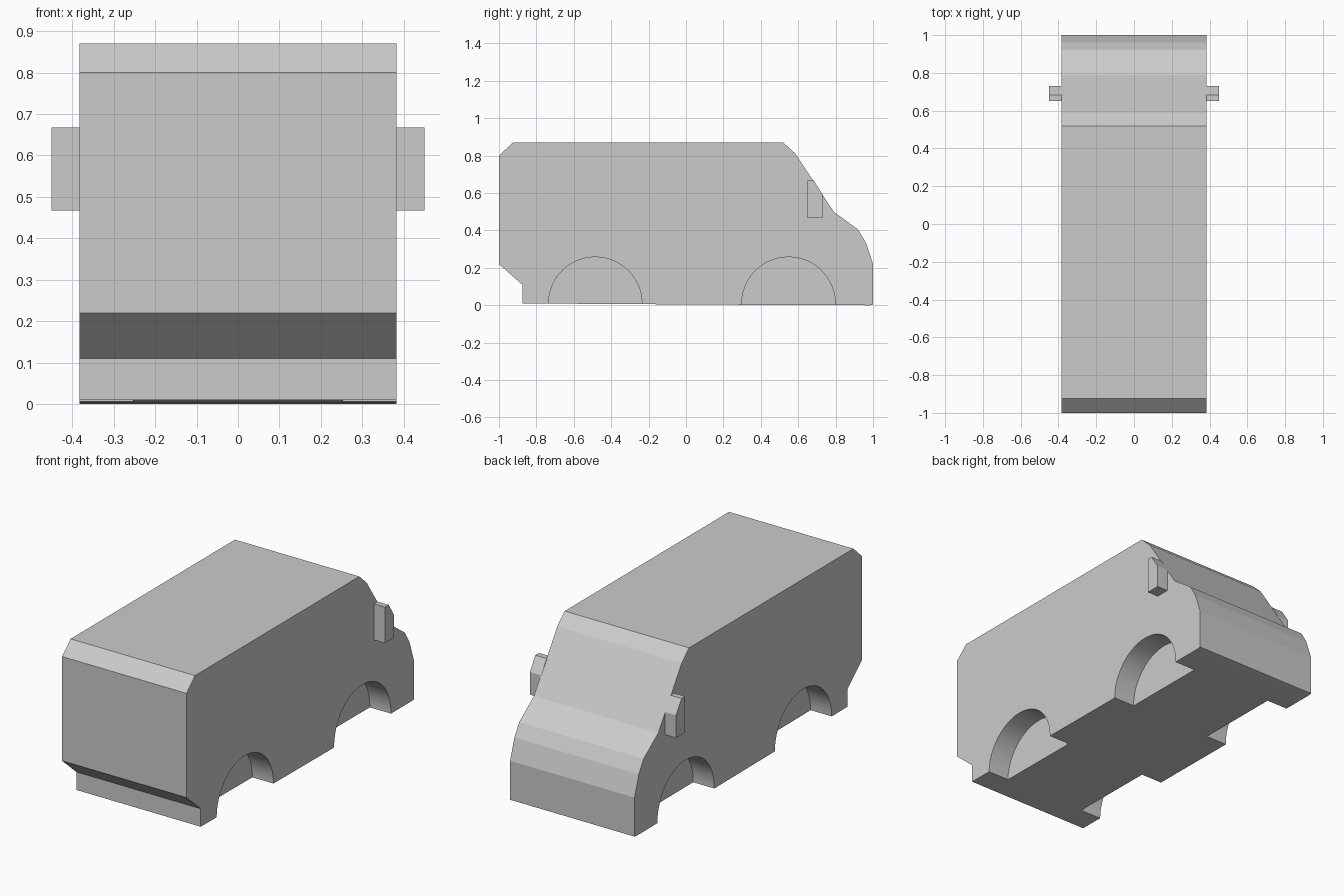
import bpy, bmesh, math

cube = bpy.data.objects.get("Cube")
if cube:
    bpy.data.objects.remove(cube, do_unlink=True)

# Single plain grey paint
grey = bpy.data.materials.new("plain grey")
grey.use_nodes = True
grey.diffuse_color = (0.6, 0.6, 0.6, 1)
grey.node_tree.nodes["Principled BSDF"].inputs["Base Color"].default_value = (0.6, 0.6, 0.6, 1)


def extrude_profile(name, points, x0, x1):
    """Prism from a (y, z) side profile, spanning x0 to x1."""
    bm = bmesh.new()
    face = bm.faces.new([bm.verts.new((x0, y, z)) for y, z in points])
    result = bmesh.ops.extrude_face_region(bm, geom=[face])
    verts = [g for g in result["geom"] if isinstance(g, bmesh.types.BMVert)]
    bmesh.ops.translate(bm, verts=verts, vec=(x1 - x0, 0, 0))
    bmesh.ops.recalc_face_normals(bm, faces=bm.faces)
    mesh = bpy.data.meshes.new(name)
    bm.to_mesh(mesh)
    bm.free()
    mesh.materials.append(grey)
    obj = bpy.data.objects.new(name, mesh)
    bpy.context.collection.objects.link(obj)
    return obj


def activate(obj):
    bpy.ops.object.select_all(action='DESELECT')
    obj.select_set(True)
    bpy.context.view_layer.objects.active = obj


HALF = 0.383          # half body width
ARCH_DEPTH = 0.13     # how far the wheel arches reach inward
ARCH_R = 0.25

# Van body: side silhouette from the tail round to the nose
body = extrude_profile("van_body", [
    (-0.875, 0.01), (-0.875, 0.11), (-1.0, 0.22), (-1.0, 0.80),
    (-0.925, 0.87), (0.52, 0.87), (0.585, 0.81), (0.79, 0.50),
    (0.92, 0.405), (0.962, 0.335), (1.0, 0.22), (1.0, 0.003),
    (0.98, 0.0), (0.22, 0.003)], -HALF, HALF)

# Wheel arches: shallow round pockets cut from each side
for side in (-1, 1):
    for y in (-0.485, 0.548):
        circle = [(y + ARCH_R * math.cos(2 * math.pi * i / 48),
                   0.008 + ARCH_R * math.sin(2 * math.pi * i / 48)) for i in range(48)]
        cutter = extrude_profile("arch_cutter", circle,
                                 side * (HALF - ARCH_DEPTH), side * (HALF + 0.1))
        cutter.hide_render = True
        cut = body.modifiers.new("wheel_arch", 'BOOLEAN')
        cut.operation = 'DIFFERENCE'
        cut.solver = 'EXACT'
        cut.object = cutter
        activate(body)
        bpy.ops.object.modifier_apply(modifier=cut.name)
        bpy.data.objects.remove(cutter, do_unlink=True)

# Smooth only the finely stepped arch walls
activate(body)
bpy.ops.object.shade_smooth_by_angle(angle=math.radians(10))

# Door mirrors: slabs with the top clipped along the windscreen slope
for name, side in (("left_mirror", 1), ("right_mirror", -1)):
    extrude_profile(name, [(0.65, 0.467), (0.73, 0.467), (0.73, 0.593),
                           (0.682, 0.668), (0.65, 0.668)],
                    side * (HALF - 0.003), side * 0.45)
